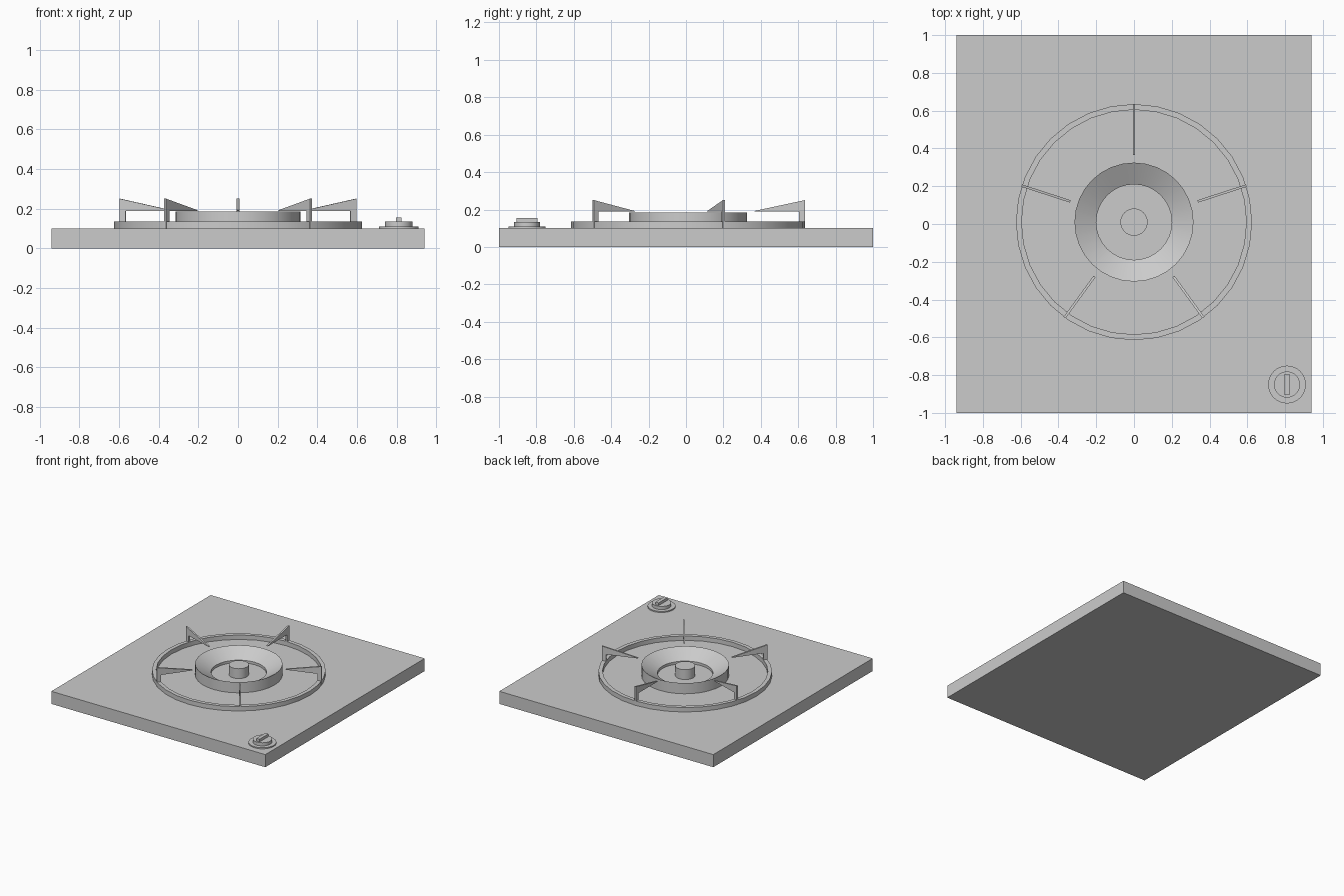
import bpy
import bmesh
from math import cos, sin, pi, radians
from mathutils import Matrix, Vector

cube = bpy.data.objects.get("Cube")
if cube:
    bpy.data.objects.remove(cube, do_unlink=True)

grey = bpy.data.materials.new("plain grey")
grey.use_nodes = True
COLOUR = (0.6, 0.6, 0.6, 1)
grey.diffuse_color = COLOUR
grey.node_tree.nodes["Principled BSDF"].inputs["Base Color"].default_value = COLOUR

CENTRE = Vector((0, 0.01, 0))
KNOB = Vector((0.81, -0.85, 0))
TOP = 0.1


def finish(name, bm, smooth=False):
    bmesh.ops.recalc_face_normals(bm, faces=bm.faces)
    mesh = bpy.data.meshes.new(name)
    bm.to_mesh(mesh)
    bm.free()
    mesh.materials.append(grey)
    obj = bpy.data.objects.new(name, mesh)
    bpy.context.collection.objects.link(obj)
    if smooth:
        bpy.ops.object.select_all(action="DESELECT")
        obj.select_set(True)
        bpy.context.view_layer.objects.active = obj
        bpy.ops.object.shade_smooth_by_angle(angle=radians(30))
    return obj


def box(name, centre, size):
    bm = bmesh.new()
    bmesh.ops.create_cube(bm, size=1)
    bmesh.ops.scale(bm, vec=size, verts=bm.verts)
    bmesh.ops.translate(bm, vec=centre, verts=bm.verts)
    return finish(name, bm)


def lathe(name, centre, profile, closed=False, sides=32):
    """Spin a (radius, height) profile; open profiles get flat caps."""
    bm = bmesh.new()
    rings = []
    for r, z in profile:
        angles = [pi / 2 + 2 * pi * i / sides for i in range(sides)]
        rings.append([bm.verts.new(centre + Vector((r * cos(a), r * sin(a), z)))
                      for a in angles])
    pairs = list(zip(rings, rings[1:]))
    if closed:
        pairs.append((rings[-1], rings[0]))
    else:
        bm.faces.new(rings[0])
        bm.faces.new(rings[-1])
    for low, high in pairs:
        for i in range(sides):
            j = (i + 1) % sides
            bm.faces.new((low[i], low[j], high[j], high[i]))
    return finish(name, bm, smooth=True)


def pan_support(name, angle, thickness=0.013):
    """Upright leg with a tapering arm that points at the burner."""
    profile = [(0.625, TOP), (0.625, 0.25), (0.355, 0.192),
               (0.355, 0.188), (0.595, 0.188), (0.595, TOP)]
    bm = bmesh.new()
    face = bm.faces.new([bm.verts.new((r, -thickness / 2, z)) for r, z in profile])
    side = bmesh.ops.extrude_face_region(bm, geom=[face])["geom"]
    moved = [v for v in side if isinstance(v, bmesh.types.BMVert)]
    bmesh.ops.translate(bm, vec=(0, thickness, 0), verts=moved)
    bm.transform(Matrix.Translation(CENTRE) @ Matrix.Rotation(angle, 4, "Z"))
    return finish(name, bm)


# Hob plate
box("hob_plate", (0, 0, TOP / 2), (1.88, 2, TOP))

# Outer ring, and the burner with its funnel-shaped top
lathe("outer_ring", CENTRE,
      [(0.625, TOP), (0.625, 0.135), (0.595, 0.135), (0.595, TOP)], closed=True)
lathe("burner_bowl", CENTRE,
      [(0.315, TOP), (0.315, 0.185), (0.2, 0.12), (0.2, TOP)], closed=True)
lathe("burner_post", CENTRE, [(0.072, TOP), (0.072, 0.178)])

# Five pan supports
for k in range(5):
    pan_support(f"pan_support_{k + 1}", pi / 2 + k * 2 * pi / 5)

# Control knob
lathe("knob_base", KNOB, [(0.1, TOP), (0.1, 0.109)])
lathe("knob_dial", KNOB, [(0.069, 0.109), (0.069, 0.134)])
box("knob_grip", KNOB + Vector((0, 0, 0.144)), (0.028, 0.112, 0.022))
